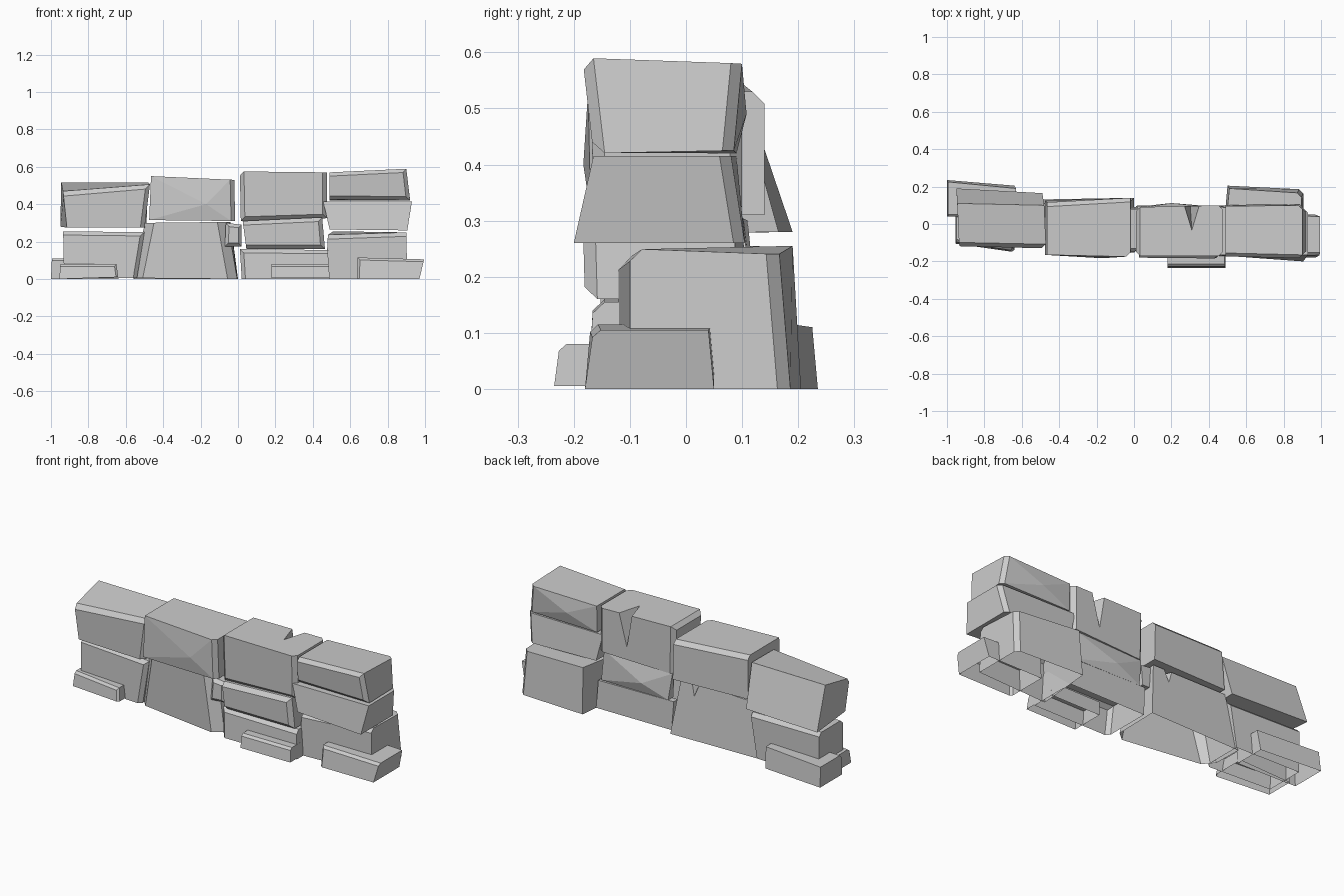
import bpy, bmesh
from mathutils import Vector

if "Cube" in bpy.data.objects:
    bpy.data.objects.remove(bpy.data.objects["Cube"])

FACES = [(0, 1, 2, 3), (7, 6, 5, 4), (0, 4, 5, 1),
         (3, 2, 6, 7), (0, 3, 7, 4), (1, 5, 6, 2)]


def finish(name, bm):
    bmesh.ops.recalc_face_normals(bm, faces=bm.faces[:])
    me = bpy.data.meshes.new(name)
    bm.to_mesh(me)
    bm.free()
    ob = bpy.data.objects.new(name, me)
    bpy.context.collection.objects.link(ob)
    return ob


def stone(name, quad, front, back, chamfer="", w=0.025, back_quad=None, poke=None):
    """quad: front outline (x,z) BL BR TR TL; front/back: y at those corners;
    chamfer: corner pairs to cut (back corners are 4-7); poke: (side, point)."""
    bm = bmesh.new()
    pts = [(x, y, z) for (x, z), y in zip(quad, front)]
    pts += [(x, y, z) for (x, z), y in zip(back_quad or quad, back)]
    v = [bm.verts.new(p) for p in pts]
    for f in FACES:
        bm.faces.new([v[i] for i in f])
    edges = [bm.edges.get((v[int(p[0])], v[int(p[1])])) for p in chamfer.split()]
    if edges:
        bmesh.ops.bevel(bm, geom=edges, offset=w, segments=1, profile=0.5, affect='EDGES')
    if poke:
        side, point = poke
        bm.normal_update()
        face = max(bm.faces, key=lambda f: f.calc_area() * f.normal.y * side)
        new = bmesh.ops.poke(bm, faces=[face])
        new['verts'][0].co = Vector(point)
    return finish(name, bm)


def open_bottom(ob):
    """Stones on the ground are hollow underneath."""
    bm = bmesh.new()
    bm.from_mesh(ob.data)
    low = [f for f in bm.faces if max(v.co.z for v in f.verts) < 0.02]
    bmesh.ops.delete(bm, geom=low, context='FACES')
    bm.to_mesh(ob.data)
    bm.free()


def chip(ob, pts):
    """Cut a tetrahedral chip out of a stone."""
    bm = bmesh.new()
    v = [bm.verts.new(p) for p in pts]
    for f in ((0, 1, 2), (0, 1, 3), (1, 2, 3), (0, 2, 3)):
        bm.faces.new([v[i] for i in f])
    cutter = finish(ob.name + "_cutter", bm)
    cutter.hide_render = True
    m = ob.modifiers.new("chip", 'BOOLEAN')
    m.operation, m.solver, m.object = 'DIFFERENCE', 'EXACT', cutter
    bpy.context.view_layer.objects.active = ob
    bpy.ops.object.modifier_apply(modifier="chip")
    bpy.data.objects.remove(cutter)


# Left column
stone("left_lower_stone", [(-.93, .005), (-.54, .005), (-.50, .25), (-.935, .255)],
      [-.07, -.095, -.095, -.06], [.15, .14, .14, .15], "12 23 67", .02)
stone("left_top_stone", [(-.915, .275), (-.50, .275), (-.47, .505), (-.935, .465)],
      [-.11, -.13, -.13, -.12], [.19, .165, .10, .11], "12 23", .022,
      [(-.95, .28), (-.49, .28), (-.48, .515), (-.945, .515)])
stone("left_front_footing", [(-.955, 0), (-.64, .01), (-.65, .08), (-.95, .08)],
      [-.105, -.15, -.14, -.095], [.05, .05, .05, .05], "12 23", .012)
stone("left_back_footing", [(-1, 0), (-.64, 0), (-.63, .115), (-.995, .11)],
      [.04, .03, .03, .04], [.235, .205, .19, .225], "23", .012)

# Second column
big = stone("large_base_stone", [(-.56, .005), (-.005, 0), (-.06, .305), (-.50, .30)],
            [-.09, -.165, -.15, -.12], [.13, .14, .10, .11], "03 12", .05,
            [(-.56, 0), (0, 0), (-.04, .305), (-.49, .30)])
chip(big, [(-.07, .17, .33), (-.20, .17, .33), (-.13, .03, .33), (-.13, .14, .20)])
stone("second_top_stone", [(-.475, .315), (-.015, .31), (-.02, .53), (-.465, .55)],
      [-.165, -.17, -.175, -.165], [.125, .14, .14, .115], "12 67", .022,
      poke=(-1, (-.17, -.183, .40)))
stone("wedge_pebble", [(-.07, .175), (.02, .175), (.02, .29), (-.065, .30)],
      [-.16, -.15, -.15, -.15], [.09, .09, .08, .08], "01 12 23 03", .018)

# Third column
stone("third_lower_stone", [(.02, 0), (.49, 0), (.48, .155), (.01, .16)],
      [-.175, -.175, -.165, -.165], [.10, .10, .095, .095], "03 23", .02)
stone("third_middle_stone", [(.045, .16), (.465, .16), (.45, .33), (.025, .31)],
      [-.18, -.18, -.185, -.18], [.095, .09, .085, .085], "01 12 23", .022,
      poke=(1, (.2, .112, .22)))
top = stone("third_top_stone", [(.015, .31), (.475, .325), (.475, .57), (.01, .575)],
            [-.165, -.165, -.17, -.17], [.09, .10, .10, .09], "01 12 03 47 56 37", .022)
chip(top, [(.26, .12, .59), (.36, .12, .59), (.31, -.045, .59), (.30, .11, .37)])
stone("third_footing", [(.18, .005), (.49, .005), (.485, .08), (.18, .08)],
      [-.235, -.235, -.225, -.225], [-.05, -.05, -.05, -.05], "23", .012)

# Right column
stone("right_lower_stone", [(.47, 0), (.905, 0), (.90, .25), (.48, .235)],
      [-.12, -.10, -.10, -.12], [.205, .185, .165, .19], "56 23", .022,
      [(.50, 0), (.905, 0), (.895, .24), (.51, .255)])
stone("right_middle_stone", [(.49, .265), (.905, .26), (.93, .415), (.455, .415)],
      [-.17, -.20, -.165, -.165], [.10, .105, .08, .09], "56", .02)
stone("right_top_stone", [(.49, .425), (.92, .42), (.90, .59), (.49, .57)],
      [-.165, -.165, -.185, -.175], [.09, .085, .10, .095], "01 12 23 56", .02,
      [(.49, .42), (.92, .425), (.90, .58), (.49, .57)],
      poke=(1, (.67, .108, .49)))
stone("right_footing", [(.635, 0), (.97, 0), (.995, .105), (.64, .115)],
      [-.18, -.18, -.165, -.17], [.05, .05, .04, .05], "03 23", .013)

for ob in list(bpy.data.objects):
    open_bottom(ob)
